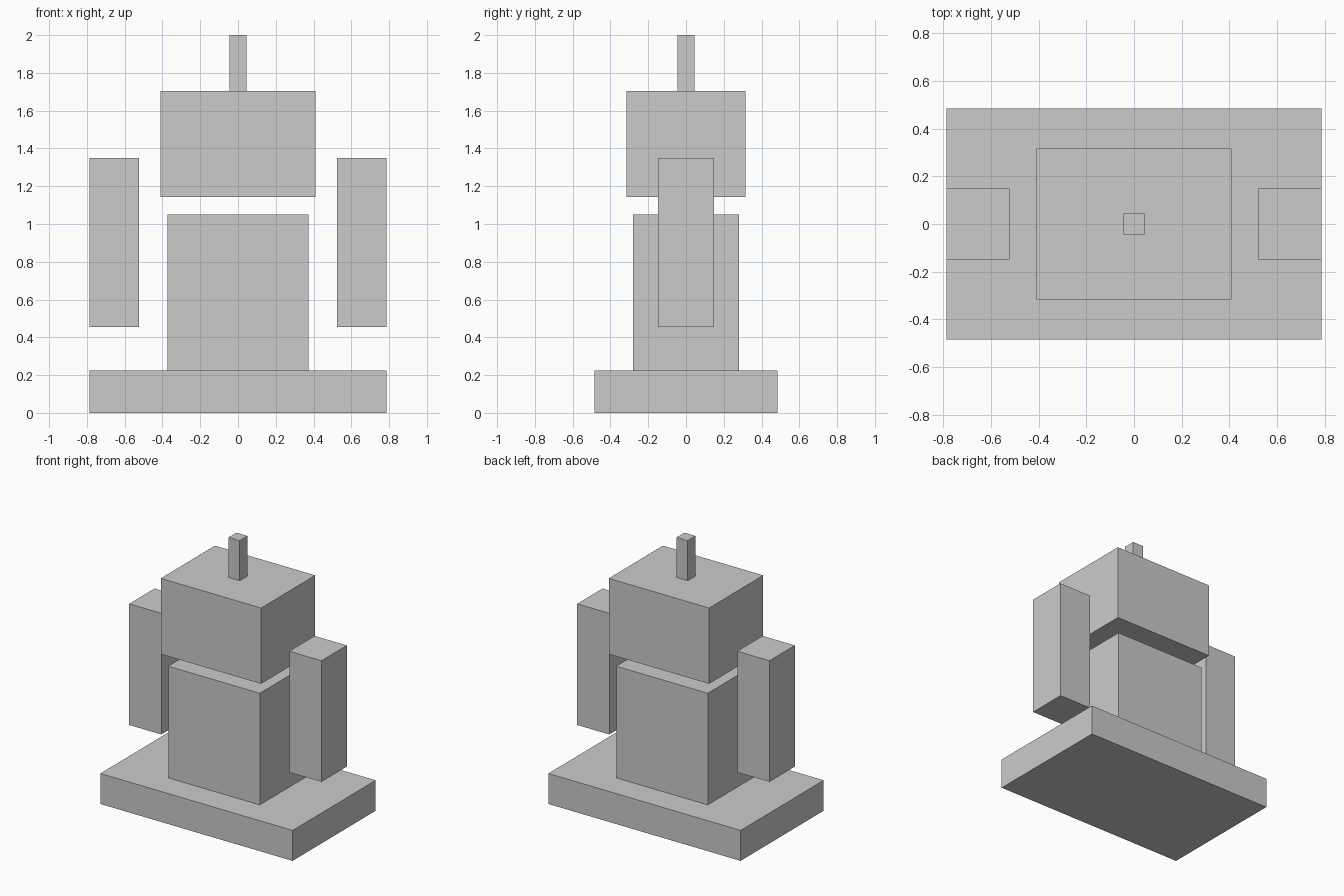
import bpy

if "Cube" in bpy.data.objects:
    bpy.data.objects.remove(bpy.data.objects["Cube"])


def box(name, x, y, z):
    """Box spanning the given (min, max) range on each axis."""
    spans = (x, y, z)
    bpy.ops.mesh.primitive_cube_add(size=1, location=[(a + b) / 2 for a, b in spans])
    obj = bpy.context.object
    obj.name = name
    obj.scale = [b - a for a, b in spans]
    bpy.ops.object.transform_apply(location=False, rotation=False, scale=True)
    return obj


def centred(name, half_x, half_y, z):
    return box(name, (-half_x, half_x), (-half_y, half_y), z)


# Central stack: base slab, torso, floating head, antenna
centred("base", 0.786, 0.485, (0.0, 0.225))
centred("torso", 0.374, 0.28, (0.225, 1.05))
centred("head", 0.41, 0.316, (1.143, 1.703))
centred("antenna", 0.045, 0.045, (1.703, 2.0))

# Floating arms, one on each side
for side, name in ((-1, "left_arm"), (1, "right_arm")):
    x = sorted((side * 0.523, side * 0.786))
    box(name, x, (-0.148, 0.148), (0.455, 1.35))
